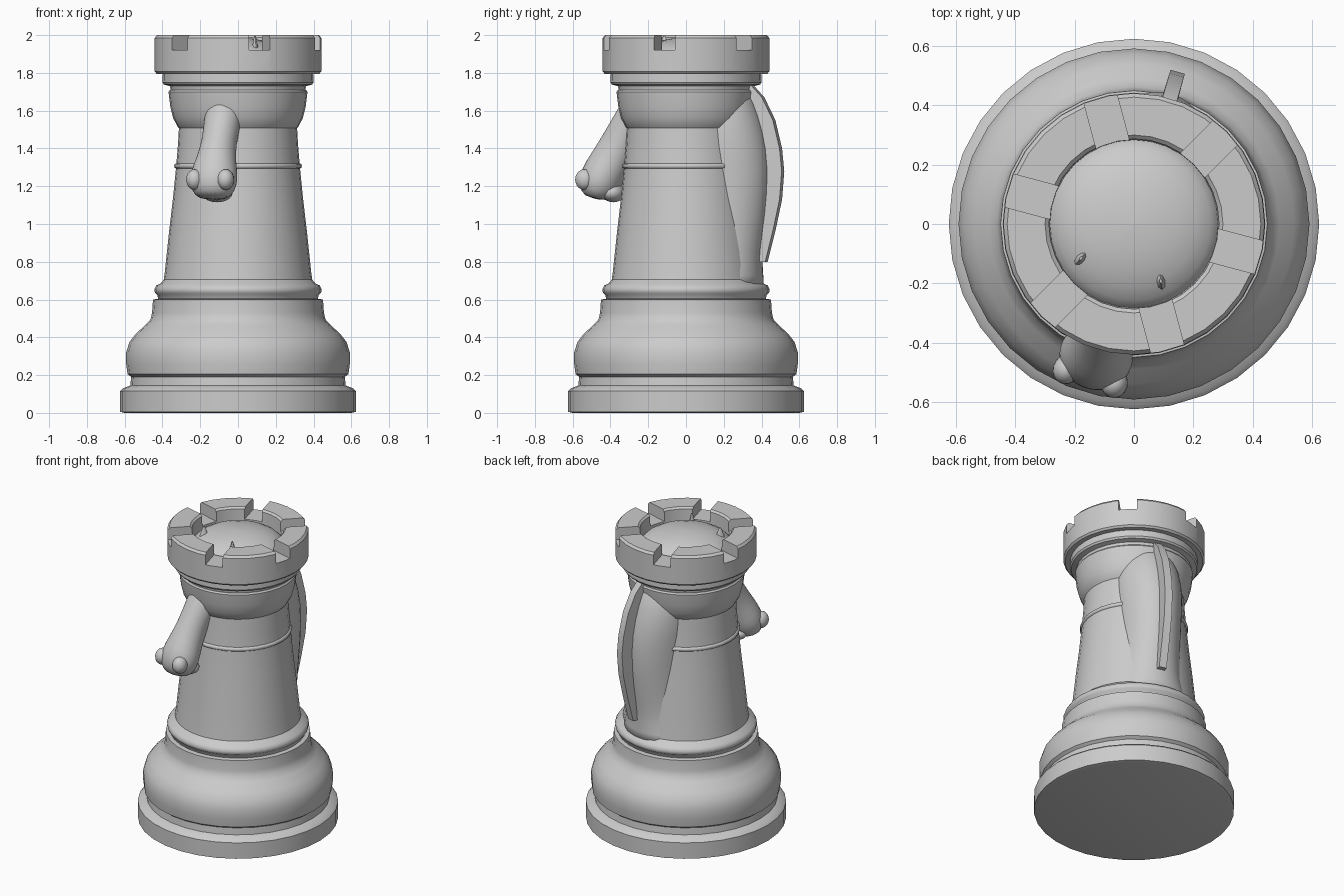
import bpy, bmesh
from math import sin, cos, pi, radians
from mathutils import Vector, Matrix

if "Cube" in bpy.data.objects:
    bpy.data.objects.remove(bpy.data.objects["Cube"])

stone = bpy.data.materials.new("pale_grey_stone")
stone.use_nodes = True
GREY = (0.6, 0.6, 0.6, 1)
stone.diffuse_color = GREY
stone.node_tree.nodes["Principled BSDF"].inputs["Base Color"].default_value = GREY

# The horse inside the tower is turned a little away from the front
TURN = Matrix.Rotation(radians(-16), 4, 'Z')
SIDES = 32


def finish(name, bm, angle=35, turned=False):
    if turned:
        bm.transform(TURN)
    bmesh.ops.recalc_face_normals(bm, faces=bm.faces)
    mesh = bpy.data.meshes.new(name)
    bm.to_mesh(mesh)
    bm.free()
    obj = bpy.data.objects.new(name, mesh)
    bpy.context.collection.objects.link(obj)
    mesh.materials.append(stone)
    smooth(obj, angle)
    return obj


def activate(obj):
    bpy.ops.object.select_all(action='DESELECT')
    obj.select_set(True)
    bpy.context.view_layer.objects.active = obj


def smooth(obj, angle):
    activate(obj)
    bpy.ops.object.shade_smooth_by_angle(angle=radians(angle))


def bridge(bm, rings, cyclic=False):
    count = len(rings[0])
    pairs = list(zip(rings, rings[1:])) + ([(rings[-1], rings[0])] if cyclic else [])
    for low, high in pairs:
        for i in range(count):
            j = (i + 1) % count
            bm.faces.new((low[i], low[j], high[j], high[i]))
    if not cyclic:
        bm.faces.new(rings[0])
        bm.faces.new(rings[-1])


def lathe(name, profile, cyclic=False, angle=35):
    bm = bmesh.new()
    turns = [2 * pi * i / SIDES for i in range(SIDES)]
    bridge(bm, [[bm.verts.new((r * cos(a), r * sin(a), z)) for a in turns]
                for r, z in profile], cyclic)
    return finish(name, bm, angle)


def loft(name, stations, level=False):
    """Elliptical tube through (y, z, half width, half depth) stations."""
    bm = bmesh.new()
    rings = []
    for k, (y, z, w, h) in enumerate(stations):
        before, after = stations[max(k - 1, 0)], stations[min(k + 1, len(stations) - 1)]
        along = Vector((0, after[0] - before[0], after[1] - before[1])).normalized()
        across = Vector((0, 1, 0)) if level else Vector((0, -along.z, along.y))
        ring = []
        for i in range(20):
            a = 2 * pi * i / 20
            p = Vector((w * cos(a), y, z)) + across * h * sin(a)
            ring.append(bm.verts.new(p))
        rings.append(ring)
    bridge(bm, rings)
    obj = finish(name, bm, 180, turned=True)
    mod = obj.modifiers.new("Smooth", 'SUBSURF')
    mod.levels = mod.render_levels = 1
    return obj


def blob(name, place, size):
    bm = bmesh.new()
    bmesh.ops.create_uvsphere(bm, u_segments=16, v_segments=10, radius=1)
    bm.transform(Matrix.Translation(place) @ Matrix.Diagonal((*size, 1)))
    return finish(name, bm, 180, turned=True)


# Foot, bulging base and collar
lathe("foot", [(0.6, 0), (0.625, 0.006), (0.625, 0.115), (0.61, 0.13), (0.57, 0.145),
               (0.565, 0.2)])
lathe("base_bulge", [(0.565, 0.19), (0.585, 0.205), (0.592, 0.26), (0.592, 0.32),
                     (0.575, 0.375), (0.54, 0.42), (0.49, 0.465), (0.463, 0.495),
                     (0.455, 0.53), (0.45, 0.6), (0.42, 0.605)])
lathe("collar", [(0.42, 0.59), (0.427, 0.625), (0.44, 0.635), (0.443, 0.655),
                 (0.432, 0.675), (0.41, 0.685), (0.39, 0.71), (0.36, 0.72)], angle=50)

# Tapering shaft, its thin bead and the flared neck below the crown
lathe("shaft", [(0.395, 0.69), (0.387, 0.75), (0.366, 0.95), (0.345, 1.13),
                (0.328, 1.3), (0.318, 1.42), (0.312, 1.52)])
lathe("shaft_bead", [(0.32, 1.29), (0.335, 1.297), (0.338, 1.307), (0.335, 1.317),
                     (0.32, 1.324)], angle=80)
lathe("shaft_flare", [(0.3, 1.495), (0.32, 1.515), (0.343, 1.56), (0.358, 1.62),
                      (0.368, 1.7), (0.36, 1.71)])
lathe("crown_step", [(0.355, 1.7), (0.36, 1.73), (0.392, 1.738), (0.4, 1.75),
                     (0.398, 1.8)])

# Crown wall with six slots
crown = lathe("crown", [(0.28, 1.79), (0.43, 1.795), (0.441, 1.807), (0.441, 1.985),
                        (0.428, 2.0), (0.3, 2.0), (0.287, 1.988)], cyclic=True)
for k in range(3):
    bm = bmesh.new()
    bmesh.ops.create_cube(bm, size=1)
    bm.transform(Matrix.Rotation(radians(45 + 60 * k), 4, 'Z')
                 @ Matrix.Translation((0, 0, 2.02)) @ Matrix.Diagonal((1.2, 0.115, 0.2, 1)))
    cutter = finish("slot_cutter", bm)
    cutter.hide_render = True
    activate(crown)
    cut = crown.modifiers.new("Slot", 'BOOLEAN')
    cut.operation, cut.object, cut.solver = 'DIFFERENCE', cutter, 'EXACT'
    bpy.ops.object.modifier_apply(modifier=cut.name)
    bpy.data.objects.remove(cutter)
smooth(crown, 35)

# Domed top of the head inside the crown
steps = [k / 6 for k in range(7)]
lathe("head_dome", [(0.295, 1.8)] + [(0.295 * cos(t * pi / 2) + 0.002,
                                     1.86 + 0.125 * sin(t * pi / 2)) for t in steps], angle=60)

# Ear tips poking through the dome
for side, label in ((1, "left"), (-1, "right")):
    bm = bmesh.new()
    bmesh.ops.create_cone(bm, segments=8, radius1=0.032, radius2=0.006, depth=0.1, cap_ends=True)
    bm.transform(Matrix.Translation((side * 0.14, -0.16, 1.945))
                 @ Matrix.Rotation(radians(side * 25), 4, 'Z') @ Matrix.Diagonal((0.75, 1.3, 1, 1)))
    finish(label + "_ear", bm, 60, turned=True)
    blob(label + "_nostril", (side * 0.085, -0.535, 1.235), (0.045, 0.05, 0.055))

# Muzzle hanging out of the front of the shaft
loft("muzzle", [(-0.18, 1.71, 0.09, 0.09), (-0.24, 1.635, 0.1, 0.1), (-0.3, 1.54, 0.1, 0.1),
                (-0.365, 1.43, 0.09, 0.1), (-0.42, 1.33, 0.108, 0.108),
                (-0.463, 1.25, 0.132, 0.118), (-0.485, 1.18, 0.12, 0.105),
                (-0.495, 1.13, 0.08, 0.065)])
blob("chin", (0, -0.4, 1.165), (0.085, 0.06, 0.05))

# Arched neck swelling out of the back of the shaft
loft("neck", [(0.2, 0.64, 0.3, 0.235), (0.2, 0.72, 0.24, 0.215), (0.2, 0.85, 0.205, 0.215),
              (0.2, 1.05, 0.2, 0.25), (0.2, 1.3, 0.21, 0.27), (0.2, 1.5, 0.22, 0.235),
              (0.17, 1.65, 0.2, 0.21), (0.14, 1.75, 0.15, 0.19)], level=True)

# Thin mane running down the neck
outer = [(0.36, 1.74), (0.425, 1.67), (0.485, 1.55), (0.522, 1.4), (0.534, 1.28),
         (0.522, 1.13), (0.487, 0.97), (0.443, 0.8)]
bm = bmesh.new()
rings = []
for k, (y, z) in enumerate(outer):
    inner = y - 0.1
    rings.append([bm.verts.new((x, depth, z))
                  for x, depth in ((-0.027, inner), (0.027, inner), (0.025, y), (-0.025, y))])
bridge(bm, rings)
finish("mane", bm, 40, turned=True)
